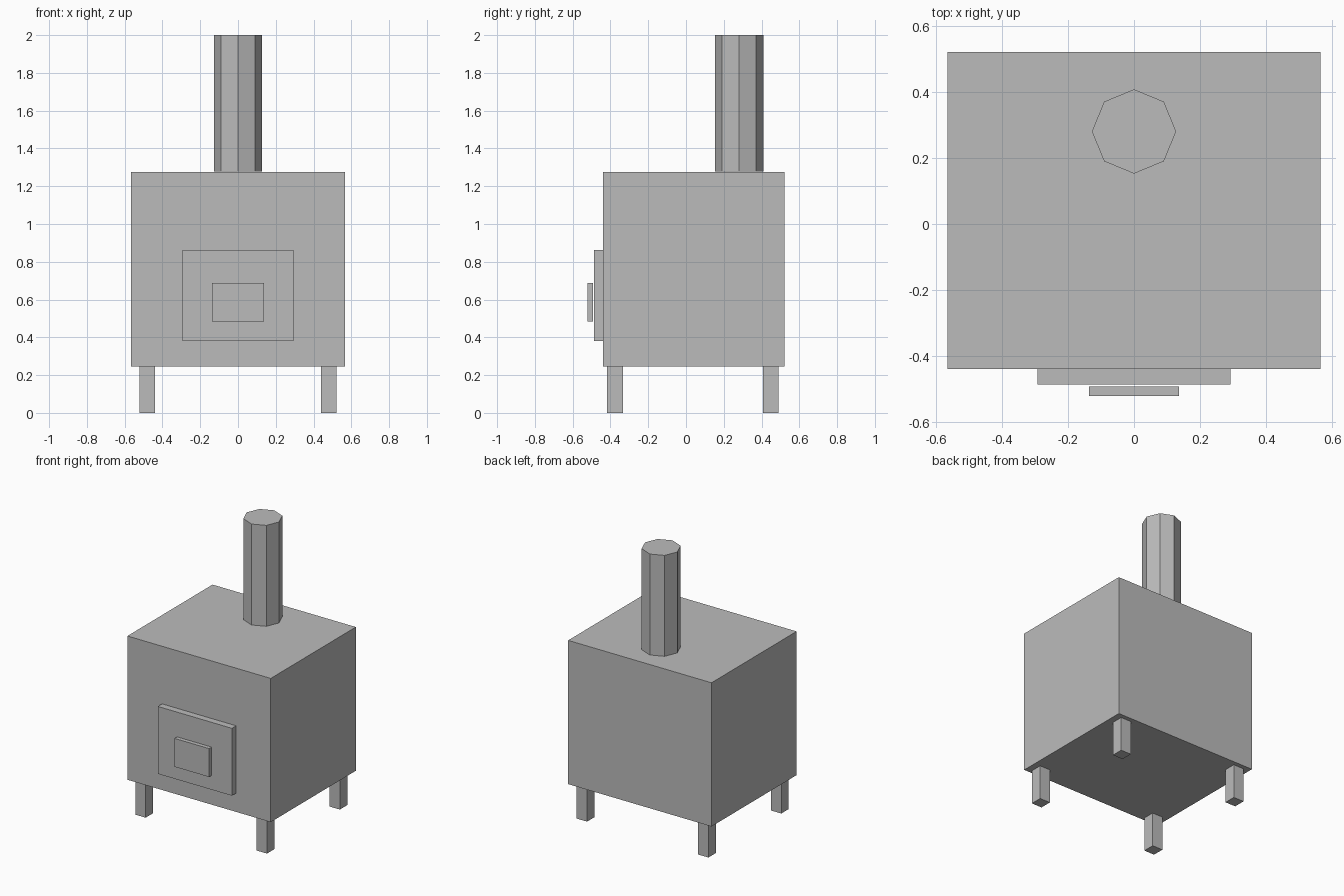
import bpy
from mathutils import Vector

cube = bpy.data.objects.get("Cube")
if cube:
    bpy.data.objects.remove(cube, do_unlink=True)

iron = bpy.data.materials.new("grey iron")
iron.use_nodes = True
GREY = (0.5, 0.5, 0.5, 1)
iron.diffuse_color = GREY
iron.node_tree.nodes["Principled BSDF"].inputs["Base Color"].default_value = GREY


def finish(name):
    obj = bpy.context.object
    obj.name = obj.data.name = name
    obj.data.materials.append(iron)
    return obj


def box(name, low, high):
    low, high = Vector(low), Vector(high)
    bpy.ops.mesh.primitive_cube_add(size=1, location=(low + high) / 2)
    obj = finish(name)
    obj.data.transform(obj.matrix_world.Diagonal((*(high - low), 1)))
    return obj


# Firebox with a raised door and a window plate just proud of it
box("firebox", (-0.567, -0.44, 0.246), (0.567, 0.522, 1.274))
box("door", (-0.293, -0.488, 0.38), (0.293, -0.44, 0.862))
box("door_window", (-0.137, -0.522, 0.485), (0.137, -0.493, 0.688))

# Four square legs
for side, x in (("left", 0.48), ("right", -0.48)):
    for end, y in (("front", -0.375), ("back", 0.449)):
        box(f"{end}_{side}_leg", (x - 0.041, y - 0.042, 0), (x + 0.041, y + 0.042, 0.246))

# Eight-sided chimney pipe
bpy.ops.mesh.primitive_cylinder_add(vertices=8, radius=0.128, depth=0.722,
                                    location=(0, 0.281, 1.639))
finish("chimney_pipe")
